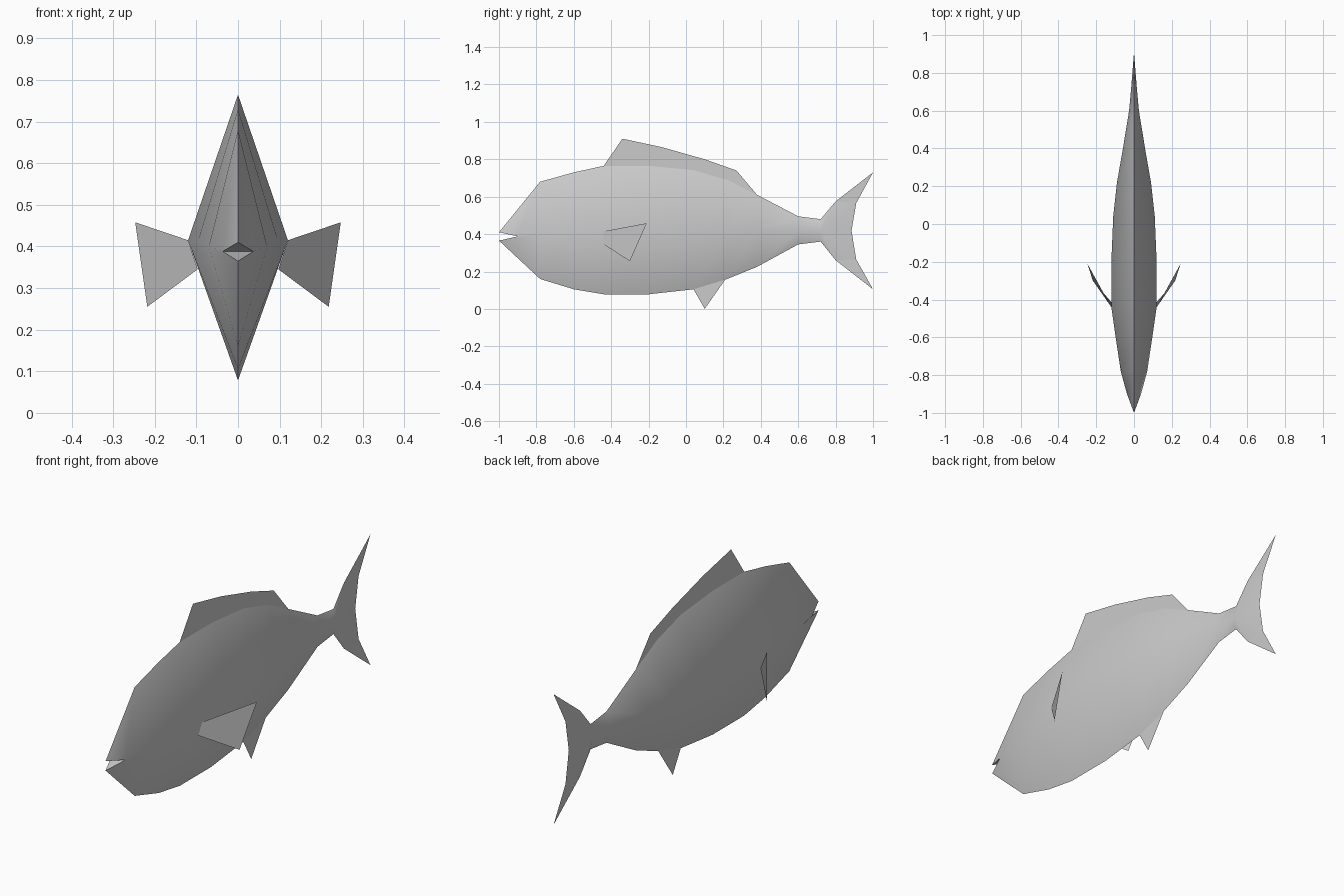
import bpy
import math

if "Cube" in bpy.data.objects:
    bpy.data.objects.remove(bpy.data.objects["Cube"])

grey = bpy.data.materials.new("plain grey")
grey.use_nodes = True
COLOUR = (0.6, 0.6, 0.6, 1)
grey.diffuse_color = COLOUR
grey.node_tree.nodes["Principled BSDF"].inputs["Base Color"].default_value = COLOUR


def make(name, verts, faces, mirror=False, smooth=False):
    mesh = bpy.data.meshes.new(name)
    mesh.from_pydata(verts, [], faces)
    mesh.materials.append(grey)
    obj = bpy.data.objects.new(name, mesh)
    bpy.context.collection.objects.link(obj)
    bpy.ops.object.select_all(action='DESELECT')
    obj.select_set(True)
    bpy.context.view_layer.objects.active = obj
    if mirror:
        mod = obj.modifiers.new("Mirror", 'MIRROR')
        mod.merge_threshold = 0.0005
        bpy.ops.object.modifier_apply(modifier=mod.name)
    if smooth:
        bpy.ops.object.shade_smooth_by_angle(angle=math.radians(60))
    return obj


# Body stations: y, ridge z, belly z, half width, flank z
stations = [
    (-0.78, 0.68, 0.16, 0.07, 0.40),
    (-0.60, 0.73, 0.105, 0.097, 0.41),
    (-0.44, 0.765, 0.078, 0.12, 0.415),
    (-0.20, 0.765, 0.078, 0.12, 0.415),
    (0.04, 0.742, 0.105, 0.11, 0.415),
    (0.22, 0.69, 0.16, 0.09, 0.415),
    (0.38, 0.61, 0.225, 0.062, 0.415),
    (0.60, 0.495, 0.345, 0.026, 0.418),
    (0.72, 0.48, 0.36, 0.015, 0.418),
]
verts, faces = [], []
for y, top, low, width, mid in stations:
    verts += [(0, y, top), (width, y, mid), (0, y, low)]
for i in range(len(stations) - 1):
    a, b = 3 * i, 3 * i + 3
    faces += [(a + 1, b + 1, b, a), (a + 2, b + 2, b + 1, a + 1)]

# Head with an open wedge mouth: upper lip, lower lip, corner, throat
lip, jaw, corner, throat = range(len(verts), len(verts) + 4)
verts += [(0, -1, 0.41), (0, -1, 0.365), (0.037, -0.9, 0.388), (0, -0.9, 0.388)]
faces += [(corner, 1, 0, lip), (jaw, 2, 1, corner),
          (lip, throat, corner), (jaw, corner, throat)]

# Forked tail fanning out from the last station
n = len(verts)
t, c, b = n - 7, n - 6, n - 5
verts += [(0, y, z) for y, z in [(0.80, 0.575), (1.0, 0.73), (0.91, 0.565),
                                 (0.885, 0.418), (0.91, 0.265), (1.0, 0.105), (0.80, 0.26)]]
faces += [(c, n, t), (c, n + 2, n), (n, n + 2, n + 1), (c, n + 3, n + 2),
          (c, n + 4, n + 3), (c, n + 6, n + 4), (n + 6, n + 5, n + 4), (c, b, n + 6)]
make("fish_body", verts, faces, mirror=True, smooth=True)

# Dorsal fin: outer edge, then back along the ridge of the body
edge = [(-0.34, 0.91), (-0.13, 0.865), (0.10, 0.80), (0.27, 0.74)]
base = [(s[0], s[1]) for s in reversed(stations[2:7])]
outline = [(0, y, z) for y, z in edge + base]
make("dorsal_fin", outline, [range(len(outline))])

# Belly fin
make("belly_fin", [(0, 0.04, 0.105), (0, 0.10, 0.0), (0, 0.21, 0.157)], [(0, 1, 2)])

# Side fins, swept outward and back
side_fin = [(0.12, -0.44, 0.415), (0.097, -0.44, 0.345),
            (0.218, -0.30, 0.255), (0.247, -0.21, 0.458)]
make("side_fins", side_fin, [(0, 1, 2, 3)], mirror=True)
